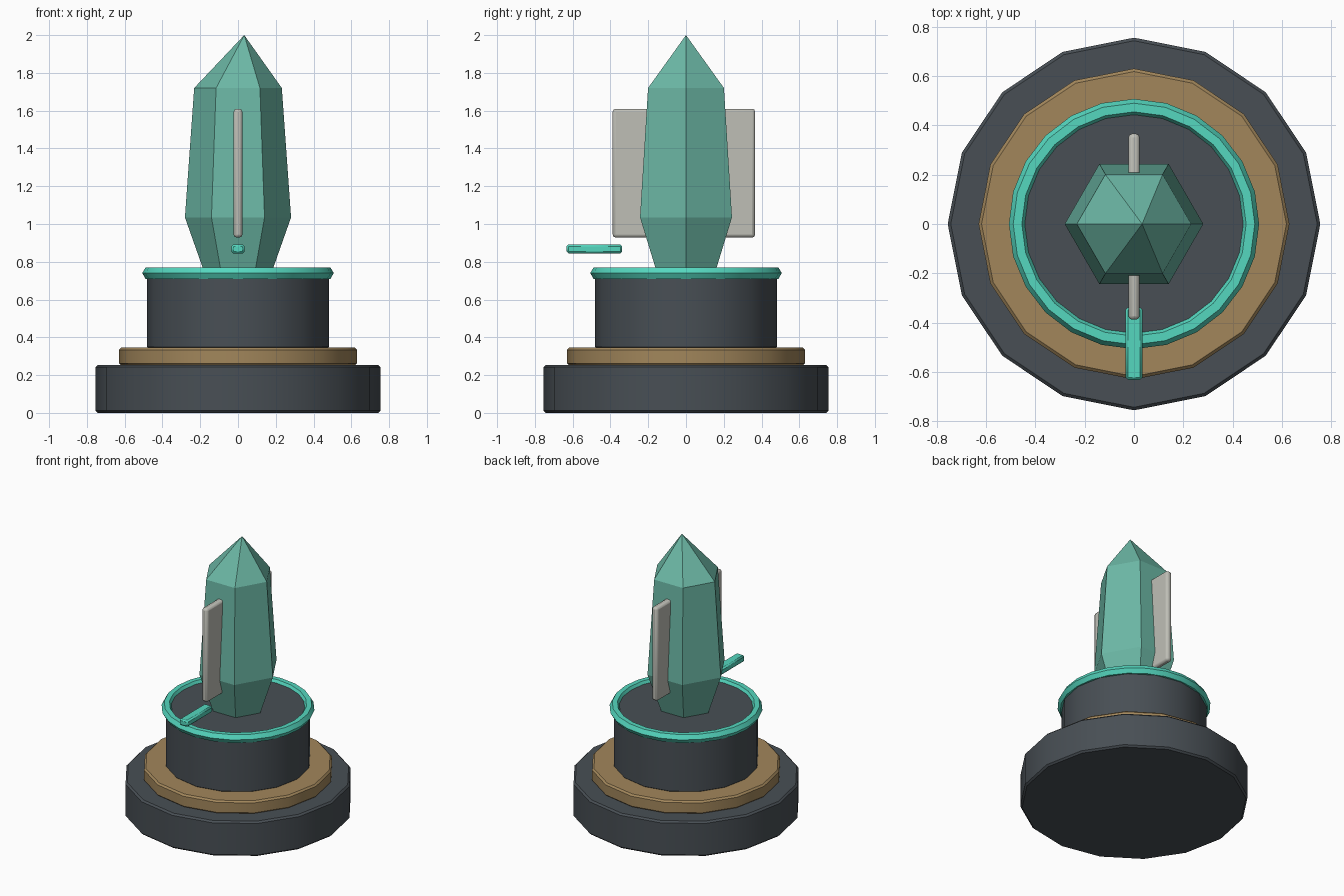
import bpy, bmesh
from math import cos, sin, radians, tau

if "Cube" in bpy.data.objects:
    bpy.data.objects.remove(bpy.data.objects["Cube"])


def material(name, rgb):
    m = bpy.data.materials.new(name)
    m.diffuse_color = (*rgb, 1)
    m.use_nodes = True
    m.node_tree.nodes["Principled BSDF"].inputs["Base Color"].default_value = m.diffuse_color
    return m


stone = material("dark_stone", (0.065, 0.078, 0.09))
bronze = material("bronze", (0.36, 0.24, 0.105))
glow = material("bright_teal", (0.09, 0.68, 0.52))
gem = material("crystal_teal", (0.15, 0.48, 0.38))
pale = material("pale_grey", (0.52, 0.52, 0.47))


def finish(name, mat, bevel=0, segments=1, smooth=True):
    ob = bpy.context.object
    ob.name = name
    ob.data.materials.append(mat)
    if bevel:
        mod = ob.modifiers.new("bevel", 'BEVEL')
        mod.width, mod.segments = bevel, segments
        mod.limit_method = 'ANGLE'
        mod.angle_limit = radians(40)
    if smooth:
        bpy.ops.object.shade_smooth_by_angle(angle=radians(30))
    return ob


def drum(name, radius, z0, z1, mat, bevel):
    bpy.ops.mesh.primitive_cylinder_add(vertices=16, radius=radius, depth=z1 - z0,
                                        location=(0, 0, (z0 + z1) / 2))
    return finish(name, mat, bevel)


def box(name, lo, hi, mat, bevel, segments):
    bpy.ops.mesh.primitive_cube_add(size=1, location=[(a + b) / 2 for a, b in zip(lo, hi)])
    bpy.context.object.scale = [b - a for a, b in zip(lo, hi)]
    bpy.ops.object.transform_apply(location=False, rotation=False, scale=True)
    return finish(name, mat, bevel, segments)


# Stepped pedestal
drum("pedestal_base", 0.755, 0, 0.254, stone, 0.012)
drum("pedestal_band", 0.63, 0.25, 0.346, bronze, 0.012)
drum("pedestal_drum", 0.482, 0.34, 0.75, stone, 0.01)

# Glowing rim with hexagonal section
bpy.ops.mesh.primitive_torus_add(major_segments=24, minor_segments=6, major_radius=0.472,
                                 minor_radius=0.035, location=(0, 0, 0.74))
finish("glow_rim", glow)

# Six-sided crystal with an off-centre tip
bm = bmesh.new()
rings = []
for r, z in ((0.175, 0.735), (0.281, 1.035), (0.232, 1.72)):
    rings.append([bm.verts.new((r * cos(i * tau / 6), r * sin(i * tau / 6), z)) for i in range(6)])
tip = bm.verts.new((0.033, 0, 2.0))
bm.faces.new(rings[0][::-1])
for i in range(6):
    j = (i + 1) % 6
    for a, b in zip(rings, rings[1:]):
        bm.faces.new((a[i], a[j], b[j], b[i]))
    bm.faces.new((rings[-1][i], rings[-1][j], tip))
mesh = bpy.data.meshes.new("crystal")
bm.to_mesh(mesh)
bm.free()
crystal = bpy.data.objects.new("crystal", mesh)
bpy.context.collection.objects.link(crystal)
bpy.context.view_layer.objects.active = crystal
finish("crystal", gem, smooth=False)

# Upright plate through the crystal, and the small floating bar in front
box("crystal_plate", (-0.023, -0.388, 0.928), (0.023, 0.366, 1.61), pale, 0.016, 2)
box("front_bar", (-0.034, -0.632, 0.844), (0.034, -0.338, 0.892), glow, 0.01, 1)
